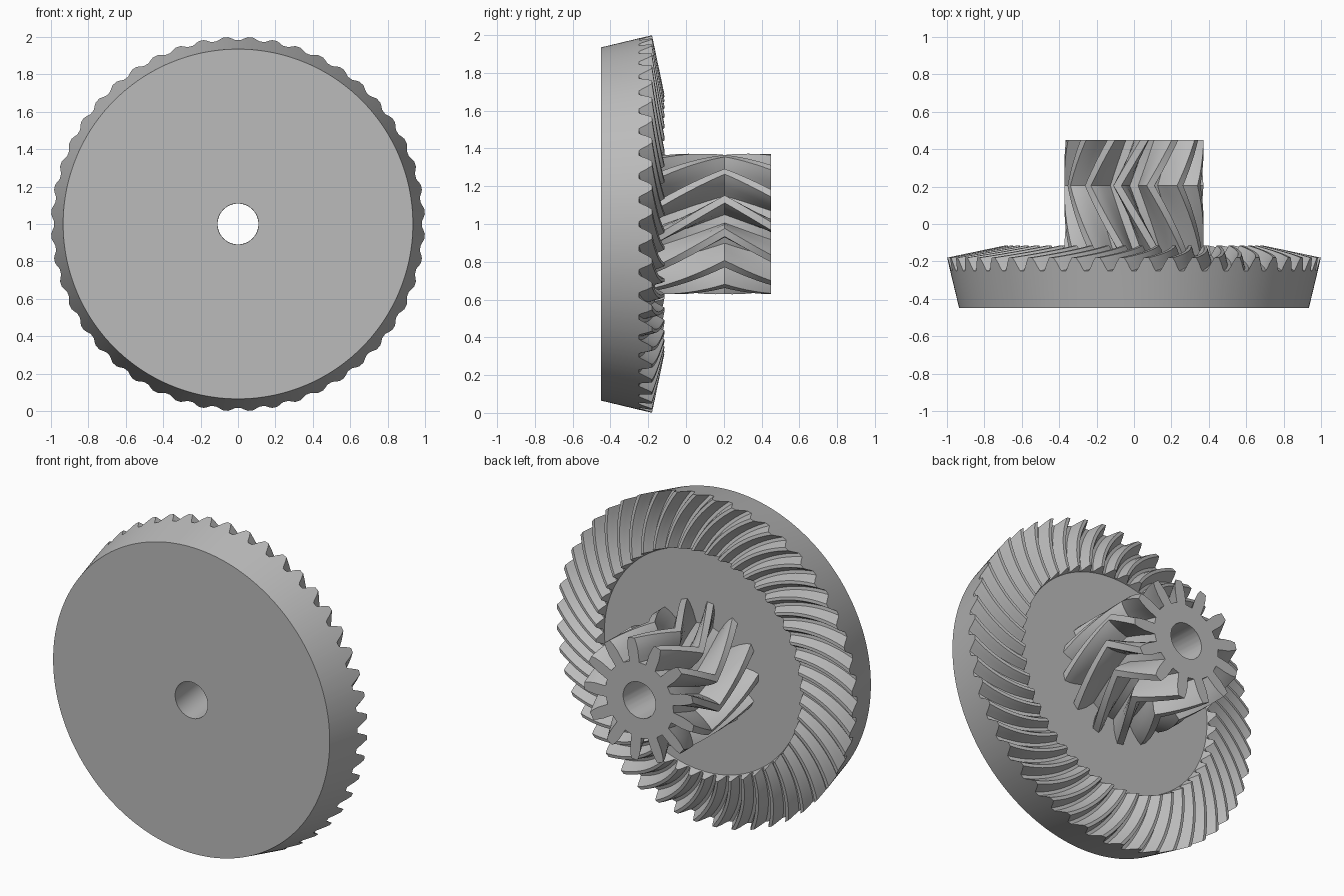
import bpy, bmesh, math

cube = bpy.data.objects.get("Cube")
if cube:
    bpy.data.objects.remove(cube, do_unlink=True)

AXIS_Z = 1.0
BORE = 0.11

grey = bpy.data.materials.new("plain grey")
grey.use_nodes = True
colour = (0.5, 0.5, 0.5, 1)
grey.diffuse_color = colour
grey.node_tree.nodes["Principled BSDF"].inputs["Base Color"].default_value = colour


def tooth_profile(half, teeth):
    """Angle and height (0 root, 1 tip) around a whole gear, from half a tooth."""
    one = half + [(1 - u, h) for u, h in reversed(half)]
    return [((i + u) * math.tau / teeth, h) for i in range(teeth) for u, h in one]


def ring(profile, root, tip, twist):
    """One toothed ring; root and tip are (radius, y) pairs."""
    return [(root[0] + h * (tip[0] - root[0]), root[1] + h * (tip[1] - root[1]), a + twist)
            for a, h in profile]


def plain(profile, radius, y, twist):
    return ring(profile, (radius, y), (radius, y), twist)


def loft(name, rings):
    """Skin the rings into a closed solid around the bore."""
    bm = bmesh.new()
    rows = [[bm.verts.new((r * math.cos(a), y, AXIS_Z + r * math.sin(a))) for r, y, a in row]
            for row in rings]
    n = len(rows[0])
    for k, row in enumerate(rows):
        nxt = rows[(k + 1) % len(rows)]
        for i in range(n):
            j = (i + 1) % n
            bm.faces.new((row[i], row[j], nxt[j], nxt[i]))
    bmesh.ops.recalc_face_normals(bm, faces=bm.faces)
    mesh = bpy.data.meshes.new(name)
    bm.to_mesh(mesh)
    bm.free()
    mesh.materials.append(grey)
    obj = bpy.data.objects.new(name, mesh)
    bpy.context.collection.objects.link(obj)
    bpy.ops.object.select_all(action="DESELECT")
    obj.select_set(True)
    bpy.context.view_layer.objects.active = obj
    bpy.ops.object.shade_smooth_by_angle(angle=math.radians(28))
    return obj


def mix(a, b, t):
    return tuple(p + (q - p) * t for p, q in zip(a, b))


# Large spiral bevel gear: conical rim, curved teeth, recessed flat floor
bevel = tooth_profile([(0.1, 0), (0.17, 0.2), (0.27, 0.6), (0.4, 1)], 48)
SPIRAL = -0.25
STEPS = 10
rings = [plain(bevel, BORE, -0.45, 0),
         plain(bevel, 0.935, -0.45, 0),
         plain(bevel, 0.981, -0.258, 0)]
for s in range(STEPS + 1):
    t = s / STEPS
    twist = SPIRAL * (1.2 * t - 0.2 * t * t)
    rings.append(ring(bevel, mix((0.983, -0.25), (0.675, -0.165), t),
                      mix((1.0, -0.18), (0.69, -0.115), t), twist))
rings += [plain(bevel, 0.672, -0.172, SPIRAL), plain(bevel, BORE, -0.172, SPIRAL)]
loft("bevel_gear", rings)

# Small herringbone pinion on the same axis, its chevrons peaking at one height
pinion = tooth_profile([(0.2, 0), (0.23, 0.2), (0.26, 0.5), (0.32, 0.8), (0.38, 1)], 13)
PEAK, END, BASE = 0.205, 0.45, -0.18
HELIX = 1.6
START = math.pi / 2


def pinion_twist(y):
    return START - HELIX * abs(y - PEAK)


levels = [BASE + (PEAK - BASE) * i / 8 for i in range(8)]
levels += [PEAK + (END - PEAK) * i / 6 for i in range(7)]
rings = [plain(pinion, BORE, BASE, pinion_twist(BASE))]
rings += [ring(pinion, (0.23, y), (0.372, y), pinion_twist(y)) for y in levels]
rings.append(plain(pinion, BORE, END, pinion_twist(END)))
loft("herringbone_pinion", rings)
